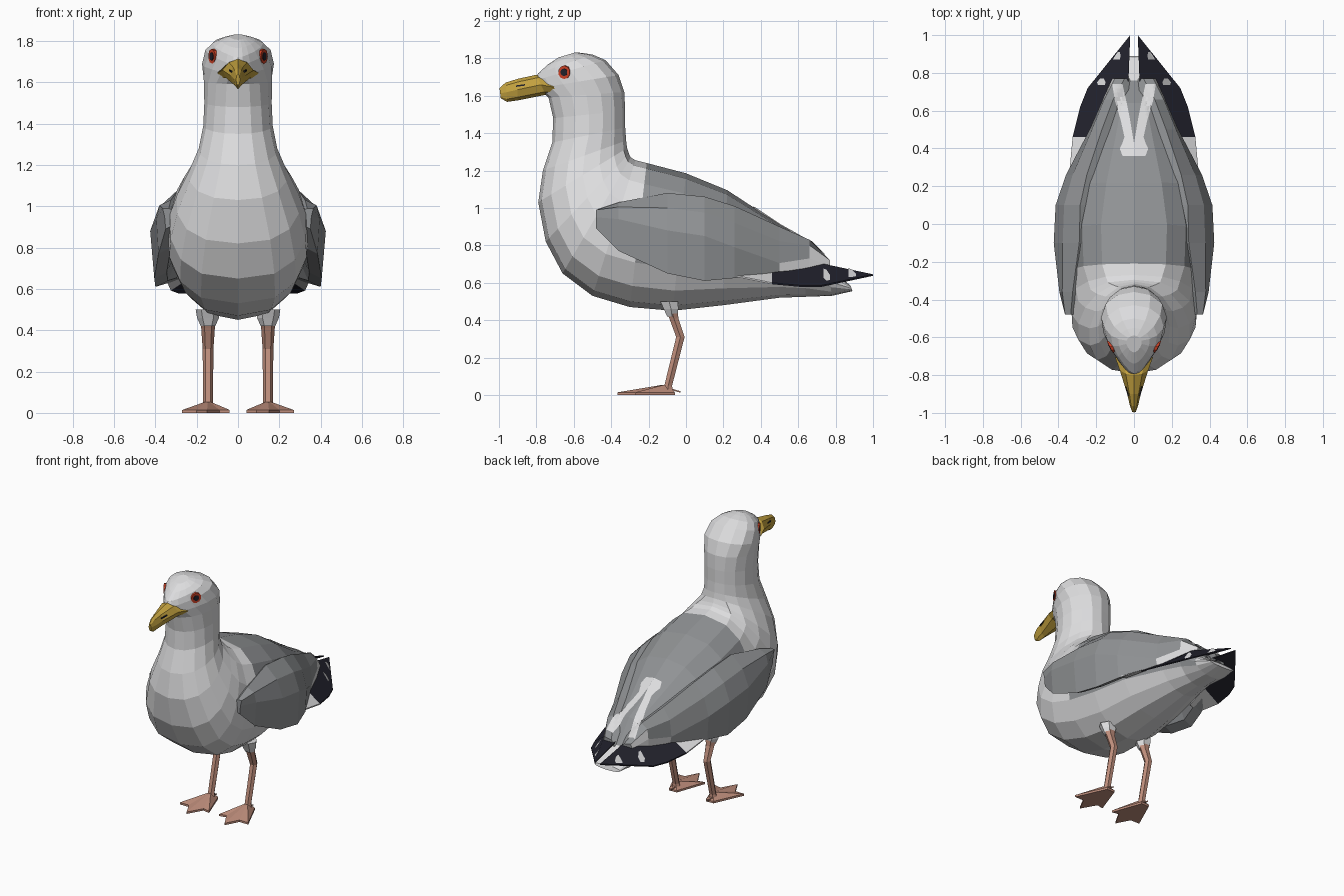
import bpy, bmesh, math
from mathutils import Vector

if "Cube" in bpy.data.objects:
    bpy.data.objects.remove(bpy.data.objects["Cube"])


def material(name, r, g, b):
    m = bpy.data.materials.new(name)
    m.use_nodes = True
    m.diffuse_color = (r, g, b, 1)
    m.node_tree.nodes["Principled BSDF"].inputs["Base Color"].default_value = (r, g, b, 1)
    return m


WHITE = material("white_plumage", .72, .72, .73)
GREY = material("grey_mantle", .28, .29, .30)
BLACK = material("black_feather", .016, .016, .026)
RED = material("red_eye_ring", .62, .055, .02)
YELLOW = material("yellow_bill", .55, .36, .05)
PINK = material("pink_leg", .52, .27, .20)


def finish(name, bm, mats, mirror=False):
    bmesh.ops.recalc_face_normals(bm, faces=bm.faces)
    me = bpy.data.meshes.new(name)
    bm.to_mesh(me)
    bm.free()
    for m in mats:
        me.materials.append(m)
    ob = bpy.data.objects.new(name, me)
    bpy.context.collection.objects.link(ob)
    if mirror:
        ob.modifiers.new("mirror", "MIRROR").use_mirror_merge = False
    return ob


def skin(name, rings, mats, rule=None, mirror=False):
    """Closed loft through rings of points; rule(section, strip) gives the material."""
    bm = bmesh.new()
    rows = [[bm.verts.new(p) for p in ring] for ring in rings]
    n = len(rows[0])
    for i, (a, b) in enumerate(zip(rows, rows[1:])):
        for j in range(n):
            k = (j + 1) % n
            f = bm.faces.new((a[j], a[k], b[k], b[j]))
            f.material_index = rule(i, j) if rule else 0
    bm.faces.new(rows[0])
    bm.faces.new(rows[-1])
    return finish(name, bm, mats, mirror)


def oval(yt, zt, yb, zb, w, egg=0, n=16):
    """Ring between a top and a bottom point; egg > 0 widens the bottom, broad rings are squarer."""
    pts = []
    for j in range(n):
        a = math.tau * j / n
        s = (1 - math.cos(a)) / 2
        side = math.copysign(abs(math.sin(a)) ** (1.2 - 1.3 * w), math.sin(a))
        x = w * side * (1 - egg * math.cos(a))
        pts.append((x, yt + (yb - yt) * s, zt + (zb - zt) * s))
    return pts


def plate(name, outline, mat, thick=.008):
    """Mirrored thin slab from an outline of 3D points."""
    return skin(name, [outline, [(x, y, z - thick) for x, y, z in outline]], [mat], mirror=True)


def tube(name, stops, mat, n=6):
    """Upright limb: stops are (x, y, z, half width, half depth)."""
    rings = [[(x + w * math.cos(math.tau * j / n), y + d * math.sin(math.tau * j / n), z)
              for j in range(n)] for x, y, z, w, d in stops]
    return skin(name, rings, [mat], mirror=True)


def hit(origin, direction):
    graph = bpy.context.evaluated_depsgraph_get()
    ok, loc, normal, *_ = bpy.context.scene.ray_cast(graph, origin, direction)
    return loc, normal


def drape(name, stops, mat, lift=.006):
    """Marking laid on the surface below; stops are (y, inner x, outer x)."""
    bpy.context.view_layer.update()
    bm = bmesh.new()
    rows = []
    for a, b in zip(stops, stops[1:]):
        for t in range(5):
            y, x0, x1 = Vector(a).lerp(Vector(b), t / 4)
            xs = [x0 + (x1 - x0) * k / 6 + .0005 for k in range(7)]
            rows.append([bm.verts.new(hit((x, y, 3), (0, 0, -1))[0] + Vector((0, 0, lift)))
                         for x in xs])
    for a, b in zip(rows, rows[1:]):
        for k in range(6):
            bm.faces.new((a[k], a[k + 1], b[k + 1], b[k]))
    finish(name, bm, [mat], mirror=True)


# Body, neck and head in one loft, from tail to crown
body = [
    (.88, .585, .89, .555, .10, 0),
    (.76, .68, .78, .53, .13, 0),
    (.64, .838, .64, .525, .155, -.1),
    (.50, .912, .50, .52, .20, -.12),
    (.22, 1.095, .20, .48, .29, -.12),
    (0, 1.185, -.07, .45, .33, -.12),
    (-.21, 1.24, -.30, .47, .34, -.03),
    (-.27, 1.255, -.50, .53, .34, .1),
    (-.295, 1.27, -.66, .65, .33, .13),
    (-.305, 1.29, -.75, .82, .295, .17),
    (-.315, 1.32, -.79, 1.03, .235, .18),
    (-.32, 1.36, -.765, 1.2, .19, .1),
    (-.325, 1.43, -.715, 1.35, .168, 0),
    (-.325, 1.52, -.71, 1.48, .163, -.05),
    (-.33, 1.62, -.735, 1.59, .165, -.15),
    (-.36, 1.71, -.79, 1.64, .162, -.42),
    (-.43, 1.79, -.81, 1.68, .14, -.58),
    (-.50, 1.82, -.79, 1.72, .112, -.5),
    (-.55, 1.828, -.74, 1.765, .08, -.35),
    (-.59, 1.832, -.68, 1.805, .04, -.2),
]
skin("body", [oval(*s) for s in body], [WHITE, GREY],
     lambda i, j: int(1 <= i < 6 and (j < 5 or j > 10)))

# Folded wings: y, then top, outer and lower edge as x, z
wing = [
    (-.48, .335, .99, .355, .95, .35, .89),
    (-.36, .325, 1.03, .395, .94, .385, .77),
    (-.1, .29, 1.08, .425, .88, .405, .65),
    (.1, .285, 1.06, .415, .85, .40, .61),
    (.26, .25, 1.01, .36, .79, .35, .625),
    (.5, .17, .90, .235, .705, .225, .66),
    (.66, .11, .83, .165, .73, .165, .67),
    (.77, .05, .71, .115, .69, .115, .66),
]
rings = []
for y, tx, tz, mx, mz, lx, lz in wing:
    rings.append([(tx, y, tz), ((tx + mx) / 2 + .02, y, (tz + mz) / 2 + .02), (mx, y, mz),
                  (lx, y, lz), (lx - .06, y, lz + .03), (max(tx - .1, .01), y, tz - .06)])
skin("wings", rings, [GREY, WHITE],
     lambda i, j: int(i > 4 and j == 2 or i > 5 and j == 1), mirror=True)

# Pale secondaries, then dark primaries reaching past the tail
plate("secondaries", [(.345, .24, .645), (.325, .46, .60), (.21, .46, .675), (.27, .24, .67)],
      WHITE)
plate("primaries", [(.325, .46, .60), (.285, .62, .585), (.245, .72, .585), (.02, 1.0, .645),
                    (.03, .74, .70), (.13, .74, .70), (.21, .46, .675)], BLACK)

# Pale forked edging on the rump and pale spots on the primaries
drape("rump_edging", [(.36, 0, .06), (.40, 0, .075), (.43, 0, .06), (.46, .005, .05),
                      (.55, .02, .07), (.65, .04, .10), (.74, .06, .115)], WHITE)
drape("inner_spots", [(.87, .075, .112), (.89, .07, .10), (.91, .075, .085)], WHITE)
drape("outer_spots", [(.735, .155, .19), (.75, .15, .195), (.77, .16, .18)], WHITE)

# Eyes: red ring with a dark pupil, set on the side of the head
spot, normal = hit((1, -.65, 1.725), (-1, 0, 0))
for name, r, lift, mat in (("eye_rings", .036, .004, RED), ("pupils", .02, .007, BLACK)):
    bm = bmesh.new()
    bmesh.ops.create_cone(bm, cap_ends=True, segments=10, radius1=r, radius2=r, depth=.03)
    bm.transform(normal.to_track_quat("Z", "Y").to_matrix().to_4x4())
    bmesh.ops.translate(bm, verts=bm.verts, vec=spot + normal * (lift - .015))
    finish(name, bm, [mat], mirror=True)

# Bill with nostril slits
bill = [(-.71, 1.68, -.70, 1.61, .10, .2), (-.80, 1.712, -.75, 1.605, .075, .2),
        (-.90, 1.69, -.90, 1.575, .036, 0), (-.965, 1.67, -.955, 1.567, .022, 0),
        (-.997, 1.64, -.99, 1.585, .01, 0)]
skin("bill", [oval(*s, n=8) for s in bill], [YELLOW])
plate("nostrils", [(.044, -.86, 1.662), (.034, -.91, 1.655), (.015, -.91, 1.655),
                   (.015, -.86, 1.662)], BLACK)

# Legs and webbed feet
tube("thighs", [(.15, -.09, .50, .055, .055), (.145, -.08, .46, .053, .045),
                (.145, -.075, .42, .035, .03)], WHITE)
tube("legs", [(.145, -.08, .47, .045, .04), (.145, -.065, .41, .033, .028),
              (.145, -.03, .31, .026, .026), (.145, -.095, .05, .024, .024),
              (.145, -.1, .01, .035, .035)], PINK)
web = [(.115, -.06), (.04, -.27), (.09, -.26), (.15, -.365), (.20, -.27), (.27, -.27), (.175, -.06)]
skin("feet", [[(x, y, 0) for x, y in web], [(x, y, .014) for x, y in web],
              [(.145 + (x - .145) * .15, -.1 + (y + .1) * .15, .052) for x, y in web]],
     [PINK], mirror=True)
plate("hind_toes", [(.135, -.08, .035), (.155, -.08, .035), (.145, -.03, .02)], PINK)
